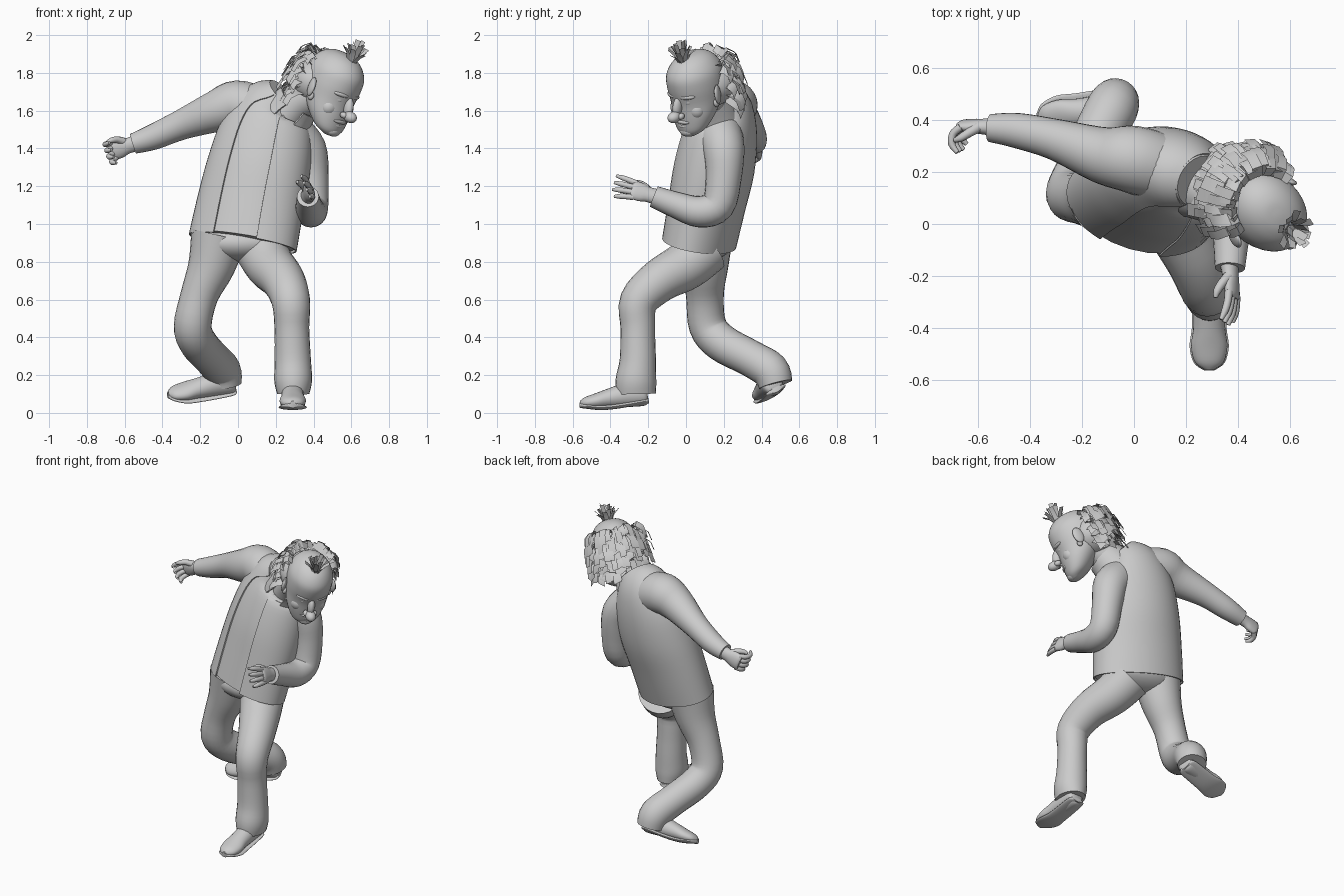
import bpy, bmesh, math, random
from mathutils import Vector as V, Matrix

if "Cube" in bpy.data.objects:
    bpy.data.objects.remove(bpy.data.objects["Cube"])

random.seed(4)
I = Matrix.Identity(4)


def finish(name, bm, thick=0):
    bmesh.ops.recalc_face_normals(bm, faces=bm.faces)
    for f in bm.faces:
        f.smooth = True
    for e in bm.edges:
        e.smooth = len(e.link_faces) == 2 and e.calc_face_angle() < 0.8
    me = bpy.data.meshes.new(name)
    bm.to_mesh(me)
    bm.free()
    ob = bpy.data.objects.new(name, me)
    bpy.context.collection.objects.link(ob)
    if thick:
        m = ob.modifiers.new("thickness", 'SOLIDIFY')
        m.thickness = thick
        m.offset = 0
    return ob


def smooth_rings(rings, n=4):
    """Catmull-Rom interpolation of (x, y, z, rx, ry) rings."""
    R = [list(r) + ([r[3]] if len(r) == 4 else []) for r in rings]
    out = []
    for i in range(len(R) - 1):
        p = [R[max(i - 1, 0)], R[i], R[i + 1], R[min(i + 2, len(R) - 1)]]
        for k in range(n):
            t = k / n
            out.append([b + .5 * t * (c - a + t * (2 * a - 5 * b + 4 * c - d + t * (3 * (b - c) + d - a)))
                        for a, b, c, d in zip(*p)])
    return out + [R[-1]]


def loft(name, rings, ref=(1, 0, 0), axis=None, M=I, arc=None, caps=True, thick=0, seg=24, bm=None):
    own = bm is None
    bm = bm or bmesh.new()
    R = smooth_rings(rings)
    a0, a1 = arc or (0, 360)
    cnt = seg + 1 if arc else seg
    rows = []
    for i, r in enumerate(R):
        t = V(axis) if axis else V(R[min(i + 1, len(R) - 1)][:3]) - V(R[max(i - 1, 0)][:3])
        t.normalize()
        a = V(ref)
        a = (a - t * a.dot(t)).normalized()
        b = t.cross(a)
        row = []
        for k in range(cnt):
            th = math.radians(a0 + (a1 - a0) * k / seg)
            row.append(bm.verts.new(M @ (V(r[:3]) + a * r[3] * math.cos(th) + b * r[4] * math.sin(th))))
        rows.append(row)
    for p, q in zip(rows, rows[1:]):
        for k in range(seg):
            j = (k + 1) % cnt
            bm.faces.new((p[k], p[j], q[j], q[k]))
    if caps and not arc:
        bm.faces.new(rows[0])
        bm.faces.new(rows[-1])
    return finish(name, bm, thick) if own else None


def blob(name, c, r, M=I, rot=I):
    bm = bmesh.new()
    bmesh.ops.create_uvsphere(bm, u_segments=20, v_segments=14, radius=1,
                              matrix=M @ Matrix.Translation(c) @ rot @ Matrix.Diagonal((*r, 1)))
    return finish(name, bm)


def frame(origin, fwd, up):
    """Local frame: -y forward, z up."""
    y = -V(fwd).normalized()
    x = y.cross(V(up)).normalized()
    m = Matrix((x, y, x.cross(y))).transposed().to_4x4()
    m.translation = origin
    return m


# Torso: shirt body and open jacket around it
torso = [(.025, .07, .90, .292, .185), (.065, .11, 1.1, .285, .195), (.11, .15, 1.3, .275, .205),
         (.15, .18, 1.48, .25, .188), (.19, .19, 1.6, .20, .155), (.25, .165, 1.67, .12, .11)]
side = (.97, -.25, 0)
loft("shirt", [(x, y, z + .01, a - .008, b - .008) for x, y, z, a, b in torso], side)
loft("jacket", torso, side, arc=(-66, 246), thick=.008, seg=40)
loft("collar", [(.25, .15, 1.56, .14, .13), (.29, .13, 1.61, .125, .12), (.325, .11, 1.65, .115, .11)],
     side, arc=(-60, 250), thick=.012)
loft("neck", [(.24, .16, 1.56, .1), (.32, .13, 1.64, .095), (.44, .08, 1.70, .095)], (0, 1, 0))

# Trousers
blob("trouser_seat", (.02, .09, .9), (.24, .155, .1))
loft("front_leg", [(.12, .1, .87, .14), (.17, 0, .78, .13), (.24, -.14, .70, .115), (.28, -.25, .59, .102),
                   (.285, -.255, .45, .092), (.29, -.255, .28, .096), (.292, -.265, .17, .1, .108),
                   (.292, -.265, .1, .085, .105)])
loft("back_leg", [(-.1, .1, .94, .15), (-.14, .1, .78, .125), (-.205, .1, .62, .1), (-.24, .115, .46, .1),
                  (-.21, .19, .37, .1), (-.14, .34, .29, .097), (-.085, .445, .225, .1), (-.07, .475, .15, .09)])

# Sleeves
loft("raised_sleeve", [(.1, .22, 1.6, .13), (-.01, .25, 1.63, .13), (-.12, .265, 1.595, .11),
                       (-.3, .325, 1.525, .08), (-.45, .36, 1.46, .068), (-.555, .37, 1.425, .054)], (0, 0, 1))
loft("bent_sleeve", [(.29, .18, 1.47, .12), (.36, .2, 1.39, .11), (.385, .2, 1.25, .095), (.39, .17, 1.1, .088),
                     (.385, .07, 1.065, .083), (.375, -.05, 1.1, .07), (.37, -.17, 1.145, .058)])


# Hands: d = pointing direction, s = towards the thumb, n = palm side
def hand(name, w, d, s, n, curl):
    w, d = V(w), V(d).normalized()
    s = V(s)
    s = (s - d * s.dot(d)).normalized()
    n = V(n)
    n = (n - d * n.dot(d) - s * n.dot(s)).normalized()
    bm = bmesh.new()
    loft("", [(*(w + d * k), a, b) for k, a, b in
              [(-.03, .044, .036), (.02, .042, .03), (.06, .052, .027), (.1, .052, .022), (.115, .042, .014)]],
         s, seg=16, bm=bm)
    for i in range(4):
        off = (i - 1.5) * .027
        p, ang, pts = w + d * .095 + s * off, 0, []
        for j, r in enumerate((.016, .015, .014, .008)):
            pts.append((*p, r))
            ang += curl
            p = p + (d * math.cos(ang) + n * math.sin(ang) + s * off * 4).normalized() * (.04 - .006 * (i == 0))
        loft("", pts, s, seg=10, bm=bm)
    loft("", [(*(w + d * a + s * b + n * c), r) for a, b, c, r in
              [(.03, .025, .0, .022), (.06, .05, .02, .018), (.09, .06, .04, .015), (.115, .06, .05, .008)]],
         n, seg=10, bm=bm)
    finish(name, bm)


hand("raised_hand", (-.565, .375, 1.42), (-.95, .05, -.3), (-.2, -.15, .95), (.1, -1, -.1), .75)
hand("bent_hand", (.37, -.18, 1.15), (.1, -.95, .3), (-.35, .25, .9), (-1, -.1, -.3), .16)

# Shoes
upper = [(.172, .05, .035, .035), (.15, .065, .056, .065), (.06, .065, .06, .065), (-.03, .055, .062, .052),
         (-.1, .045, .07, .042), (-.16, .04, .055, .03), (-.188, .038, .02, .014)]
for name, M in [("front", frame((.29, -.37, .026), (0, -1, -.08), (0, -.08, 1))),
                ("back", frame((-.185, .455, .085), (-.97, -.2, -.1), (0, -.45, .87)))]:
    loft(name + "_shoe", [(0, y, z, a, b) for y, z, a, b in upper], axis=(0, -1, 0), M=M)
    loft(name + "_sole", [(0, y * 1.02, .008 + max(0, -y - .08) * .2 + max(0, y) * .1, a * 1.08, .014)
                          for y, z, a, b in upper], axis=(0, -1, 0), M=M)

# Head
H = frame((.49, .06, 1.73), (.656, -.656, -.372), (.36, -.16, .92))
skull = [(-.232, .035, -.115, .025), (-.2, .085, -.09, .072), (-.13, .12, -.05, .115), (-.05, .135, -.015, .148),
         (.03, .142, -.005, .168), (.1, .134, -.005, .163), (.155, .1, -.003, .125), (.185, .055, 0, .07),
         (.193, .01, 0, .012)]
loft("head", [(0, y, z, a, b) for z, a, y, b in skull], axis=(0, 0, 1), M=H, seg=32)
blob("nose_bridge", (0, -.172, -.05), (.022, .03, .055), H, Matrix.Rotation(-.4, 4, 'X'))
blob("nose_tip", (0, -.21, -.094), (.032, .04, .03), H)
blob("upper_lip", (0, -.15, -.142), (.05, .022, .014), H)
blob("lower_lip", (0, -.145, -.168), (.042, .022, .014), H)
blob("chin", (0, -.135, -.205), (.045, .03, .028), H)
for sx, tag in ((-1, "right"), (1, "left")):
    turn = Matrix.Rotation(sx * .45, 4, 'Z')
    blob(tag + "_nostril", (sx * .027, -.185, -.096), (.017, .022, .017), H)
    blob(tag + "_eye", (sx * .05, -.136, -.03), (.026, .018, .016), H, turn)
    blob(tag + "_brow", (sx * .055, -.143, .002), (.045, .018, .014), H, turn)
    blob(tag + "_cheek", (sx * .06, -.1, -.09), (.05, .045, .05), H)
    blob(tag + "_ear", (sx * .152, -.012, -.02), (.014, .036, .052), H, turn)
    blob(tag + "_earlobe", (sx * .142, -.022, -.068), (.014, .018, .022), H)

# Hair: a back mass covered with flat shaggy locks, plus a forehead tuft
blob("hair_mass", (0, .08, -.01), (.165, .15, .13), H)


def lock(bm, pts, across, w):
    rows = [[bm.verts.new(H @ (p + across * k * w)) for k in (-.5, .5)] for p in pts]
    for p, q in zip(rows, rows[1:]):
        bm.faces.new((p[0], p[1], q[1], q[0]))


bm = bmesh.new()
for level in range(6):
    for i in range(22):
        a = math.radians(14 + 152 * i / 21 + random.uniform(-4, 4))
        out = V((math.cos(a), math.sin(a), 0))
        z = .12 - .042 * level
        base = V((.135 * out.x, .03 + .15 * out.y, z + random.uniform(-.012, .012)))
        if level == 0:
            base -= out * .015
        L = random.uniform(.65, 1.2) * (.8 if level > 3 else 1)
        lift = .02 - .008 * level + random.uniform(-.01, .015)
        pts = [base, base + out * .04 * L + V((0, 0, lift)),
               base + out * .075 * L + V((0, 0, lift - .03 * L)), base + out * .085 * L + V((0, 0, lift - .08 * L))]
        lock(bm, pts, V((-out.y, out.x, random.uniform(-.6, .6))), random.uniform(.035, .055))
finish("hair_locks", bm)

bm = bmesh.new()
for i in range(18):
    a = i * 2.4
    out = V((math.cos(a), math.sin(a), 0))
    s = .015 + .055 * (i / 17)
    base = V((0, -.075, .155)) + out * .012
    top = base + out * s + V((0, 0, .145 - .9 * s + random.uniform(-.02, .01)))
    lock(bm, [base, base.lerp(top, .5) + V((0, 0, .014)), top], V((-out.y, out.x, 0)), .03)
finish("forehead_tuft", bm)
